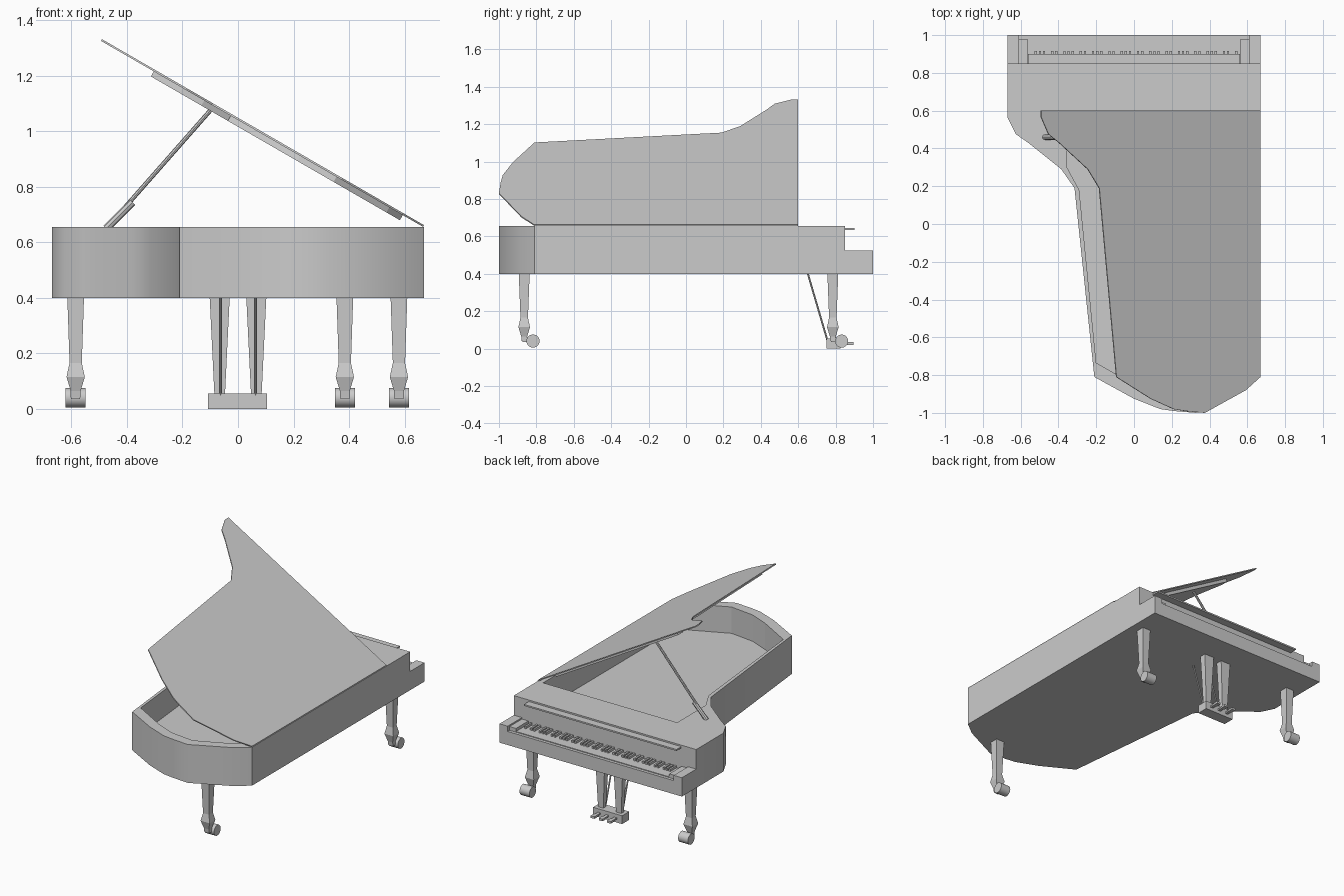
import bpy, bmesh, math
from mathutils import Vector

if "Cube" in bpy.data.objects:
    bpy.data.objects.remove(bpy.data.objects["Cube"])

# case outline seen from above (behind the keyboard), bend points shared with the lid
CURVE = [(-0.67, 0.565), (-0.625, 0.475), (-0.56, 0.43), (-0.385, 0.29), (-0.315, 0.19),
         (-0.21, -0.81), (0.0, -0.925), (0.14, -0.98), (0.21, -0.99), (0.33, -1.0),
         (0.58, -0.88), (0.67, -0.81)]
INNER = [(-0.355, 0.6), (-0.355, 0.30), (-0.29, 0.18), (-0.2, -0.735), (0.02, -0.86),
         (0.15, -0.915), (0.32, -0.935), (0.55, -0.83), (0.63, -0.77), (0.63, 0.6)]
PANEL = [(-0.45, 0.48), (-0.33, 0.36), (-0.24, 0.2), (-0.13, -0.75), (0.03, -0.84),
         (0.16, -0.89), (0.31, -0.91), (0.53, -0.81), (0.586, -0.76), (0.586, 0.53), (-0.45, 0.53)]


def finish(name, bm, smooth=False):
    bmesh.ops.recalc_face_normals(bm, faces=bm.faces)
    me = bpy.data.meshes.new(name)
    bm.to_mesh(me)
    bm.free()
    ob = bpy.data.objects.new(name, me)
    bpy.context.collection.objects.link(ob)
    if smooth:
        bpy.ops.object.select_all(action='DESELECT')
        bpy.context.view_layer.objects.active = ob
        ob.select_set(True)
        bpy.ops.object.shade_smooth_by_angle(angle=math.radians(35))
    return ob


def prism(name, pts, z0, z1, smooth=False):
    bm = bmesh.new()
    face = bm.faces.new([bm.verts.new((x, y, z0)) for x, y in pts])
    ext = bmesh.ops.extrude_face_region(bm, geom=[face])
    for v in ext['geom']:
        if isinstance(v, bmesh.types.BMVert):
            v.co.z = z1
    return finish(name, bm, smooth)


def add_box(bm, x0, x1, y0, y1, z0, z1):
    vs = bmesh.ops.create_cube(bm, size=1)['verts']
    for v in vs:
        v.co = Vector(((x0 + x1) / 2 + v.co.x * (x1 - x0),
                       (y0 + y1) / 2 + v.co.y * (y1 - y0),
                       (z0 + z1) / 2 + v.co.z * (z1 - z0)))


def boxes(name, *dims):
    bm = bmesh.new()
    for d in dims:
        add_box(bm, *d)
    return finish(name, bm)


def loft(name, x, y, rings):
    """Stack of rectangles: (z, half width x, half width y)."""
    bm = bmesh.new()
    loops = [[bm.verts.new((x + sx * hx, y + sy * hy, z))
              for sx, sy in ((-1, -1), (1, -1), (1, 1), (-1, 1))] for z, hx, hy in rings]
    for a, b in zip(loops, loops[1:]):
        for i in range(4):
            bm.faces.new((a[i], a[(i + 1) % 4], b[(i + 1) % 4], b[i]))
    bm.faces.new(loops[0])
    bm.faces.new(loops[-1])
    return finish(name, bm)


def rod(name, a, b, r, n=8):
    a, b = Vector(a), Vector(b)
    bm = bmesh.new()
    bmesh.ops.create_cone(bm, cap_ends=True, segments=n, radius1=r, radius2=r, depth=(b - a).length)
    ob = finish(name, bm, True)
    ob.rotation_euler = (b - a).to_track_quat('Z', 'Y').to_euler()
    ob.location = (a + b) / 2
    return ob


# case with the hollow for the soundboard
case = prism('case', [(0.67, 0.85), (-0.67, 0.85)] + CURVE, 0.40, 0.655, True)
cutter = prism('case_cutter', INNER, 0.48, 0.8)
mod = case.modifiers.new('hollow', 'BOOLEAN')
mod.object, mod.operation, mod.solver = cutter, 'DIFFERENCE', 'EXACT'
bpy.context.view_layer.objects.active = case
bpy.ops.object.modifier_apply(modifier=mod.name)
bpy.data.objects.remove(cutter)

# lid and its inner panel, hinged on the right edge
for name, pts, z0, z1 in (('lid', [(0.67, 0.6), (-0.67, 0.6)] + CURVE, -0.007, 0.0),
                          ('lid_panel', PANEL, -0.028, -0.006)):
    lid = prism(name, [(x - 0.67, y) for x, y in pts], z0, z1)
    lid.location = (0.67, 0, 0.662)
    lid.rotation_euler.y = math.radians(30)

# prop stick with thicker foot
rod('lid_prop', (-0.47, 0.46, 0.655), (-0.10, 0.46, 1.075), 0.008)
rod('lid_prop_foot', (-0.475, 0.46, 0.65), (-0.38, 0.46, 0.745), 0.014)

# keyboard bed, cheeks, end blocks, shelf
boxes('key_bed', (-0.61, 0.61, 0.85, 1.0, 0.40, 0.47), (-0.61, 0.61, 0.98, 1.0, 0.47, 0.49))
boxes('cheeks', *[(s * 0.64 - 0.03, s * 0.64 + 0.03, 0.85, 1.0, 0.40, 0.525) for s in (-1, 1)])
boxes('key_blocks', *[(s * 0.587 - 0.024, s * 0.587 + 0.024, 0.85, 0.98, 0.47, 0.515) for s in (-1, 1)])
boxes('white_keys', (-0.563, 0.563, 0.85, 0.98, 0.47, 0.495))
boxes('music_shelf', (-0.56, 0.56, 0.845, 0.90, 0.635, 0.645))

# black keys in the usual groups of two and three
w = 1.126 / 52
bm = bmesh.new()
for i in range(51):
    if i % 7 in (0, 2, 3, 5, 6):
        x = 0.563 - (i + 1) * w
        add_box(bm, x - 0.006, x + 0.006, 0.85, 0.915, 0.49, 0.51)
finish('black_keys', bm)

# legs with casters
LEG = [(0.04, 0.018, 0.013), (0.065, 0.018, 0.016), (0.115, 0.033, 0.031),
       (0.165, 0.022, 0.020), (0.40, 0.030, 0.029)]
for name, x, y in (('left_leg', -0.585, 0.785), ('right_leg', 0.58, 0.785), ('tail_leg', 0.385, -0.865)):
    loft(name, x, y, LEG)
    boxes(name + '_fork', (x - 0.016, x + 0.016, y - 0.01, y + 0.05, 0.035, 0.058))
    rod(name + '_caster', (x - 0.036, y + 0.047, 0.04), (x + 0.036, y + 0.047, 0.04), 0.035, 20)

# pedal lyre: base, posts, braces and pedals
boxes('lyre_base', (-0.108, 0.105, 0.75, 0.825, 0.0, 0.055))
for s, side in ((-1, 'left'), (1, 'right')):
    loft(side + '_lyre_post', s * 0.066, 0.787, [(0.05, 0.019, 0.014), (0.40, 0.036, 0.022)])
    rod(side + '_lyre_brace', (s * 0.063, 0.65, 0.405), (s * 0.063, 0.757, 0.04), 0.005)
for i in (-1, 0, 1):
    boxes('pedal', (i * 0.06 - 0.01, i * 0.06 + 0.01, 0.82, 0.865, 0.022, 0.032),
          (i * 0.06 - 0.014, i * 0.06 + 0.014, 0.86, 0.895, 0.02, 0.034))
